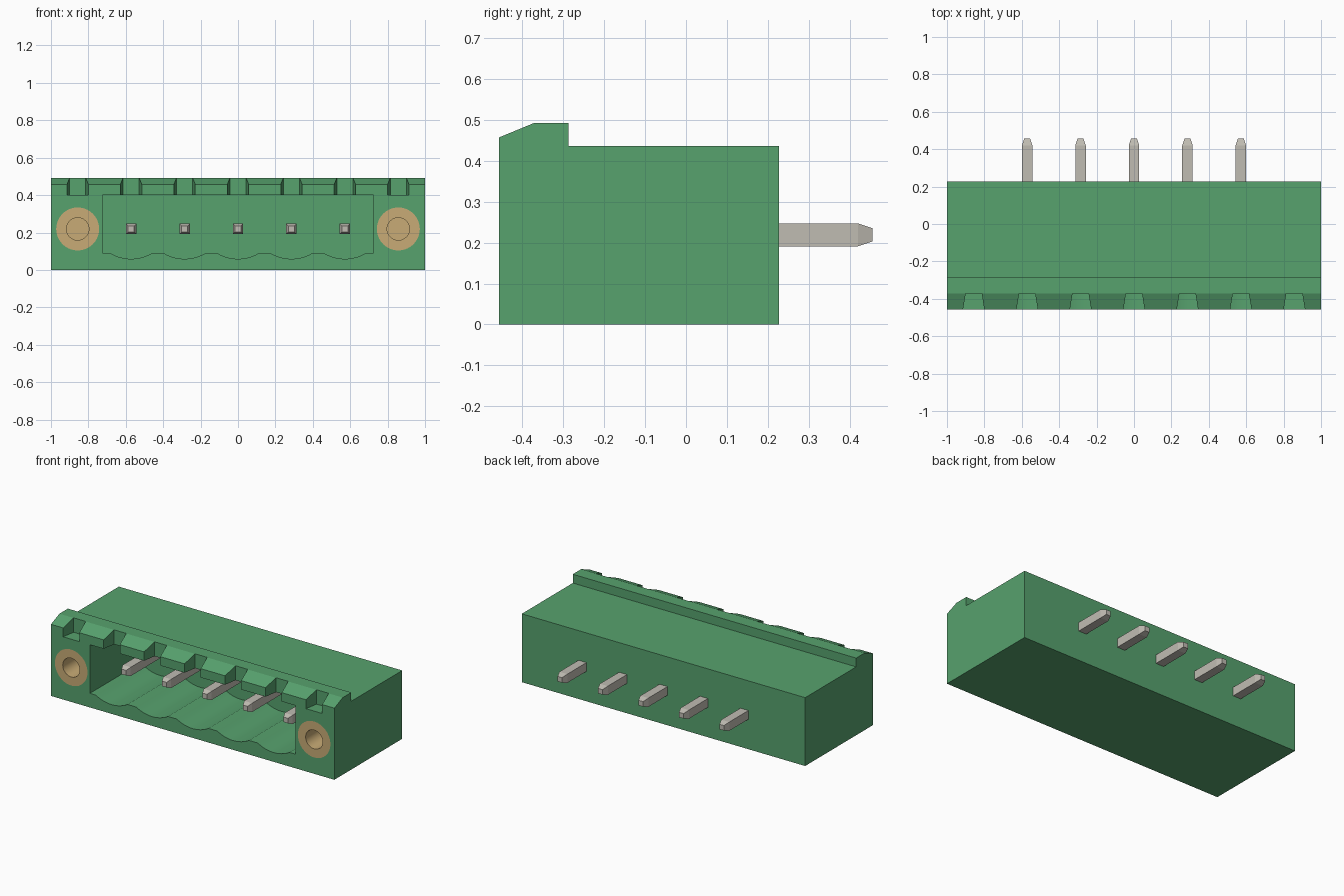
import bpy, bmesh, math
from mathutils import Vector

cube = bpy.data.objects.get("Cube")
if cube:
    bpy.data.objects.remove(cube, do_unlink=True)


def material(name, color):
    m = bpy.data.materials.new(name)
    m.use_nodes = True
    m.diffuse_color = (*color, 1)
    bsdf = next(n for n in m.node_tree.nodes if n.type == 'BSDF_PRINCIPLED')
    bsdf.inputs["Base Color"].default_value = (*color, 1)
    return m


GREEN = material("green plastic", (0.095, 0.36, 0.155))
METAL = material("tinned metal", (0.53, 0.505, 0.45))
BRASS = material("brass", (0.58, 0.41, 0.18))

PITCH = 2 / 7
AXIS_Z = 0.219
FRONT, BACK = -0.457, 0.227


def loft(name, sections, mat):
    """Closed solid through equal-length point loops, capped at both ends."""
    bm = bmesh.new()
    loops = [[bm.verts.new(p) for p in s] for s in sections]
    for a, b in zip(loops, loops[1:]):
        for i in range(len(a)):
            j = (i + 1) % len(a)
            bm.faces.new((a[i], a[j], b[j], b[i]))
    bm.faces.new(loops[0])
    bm.faces.new(loops[-1])
    bmesh.ops.recalc_face_normals(bm, faces=bm.faces)
    mesh = bpy.data.meshes.new(name)
    bm.to_mesh(mesh)
    bm.free()
    mesh.materials.append(mat)
    ob = bpy.data.objects.new(name, mesh)
    bpy.context.collection.objects.link(ob)
    return ob


def ring(x, y, r, n=40):
    angles = [2 * math.pi * i / n for i in range(n)]
    return [(x + r * math.cos(a), y, AXIS_Z + r * math.sin(a)) for a in angles]


def square(x, y, h):
    corners = ((-h, -h), (h, -h), (h, h), (-h, h))
    return [(x + u, y, AXIS_Z + v) for u, v in corners]


def select_only(ob):
    bpy.ops.object.select_all(action='DESELECT')
    ob.select_set(True)
    bpy.context.view_layer.objects.active = ob


def smooth(ob, degrees):
    select_only(ob)
    bpy.ops.object.shade_smooth_by_angle(angle=math.radians(degrees))


def cut(target, cutter):
    cutter.hide_render = True
    mod = target.modifiers.new("cut", 'BOOLEAN')
    mod.operation = 'DIFFERENCE'
    mod.solver = 'EXACT'
    mod.object = cutter
    select_only(target)
    bpy.ops.object.modifier_apply(modifier=mod.name)
    bpy.data.objects.remove(cutter, do_unlink=True)


# Housing: side profile with the raised front lip
profile = [(FRONT, 0), (BACK, 0), (BACK, 0.436), (-0.287, 0.436),
           (-0.287, 0.492), (-0.372, 0.492), (FRONT, 0.457)]
housing = loft("housing", [[(x, y, z) for y, z in profile] for x in (-1, 1)], GREEN)

# Plug cavity with one shallow scallop under each pin
pin_xs = [PITCH * i for i in range(-2, 3)]
half_chord, floor_z, dip = 0.112, 0.09, 0.031
radius = (half_chord ** 2 + dip ** 2) / (2 * dip)
half_angle = math.asin(half_chord / radius)
outline = [(0.725, 0.4), (-0.725, 0.4), (-0.725, floor_z)]
for px in pin_xs:
    for k in range(13):
        a = half_angle * (k / 6 - 1)
        outline.append((px + radius * math.sin(a),
                        floor_z - dip + radius * (1 - math.cos(a))))
outline.append((0.725, floor_z))
cut(housing, loft("cavity cutter",
                  [[(x, y, z) for x, z in outline] for y in (-0.6, 0.03)], GREEN))

# Tapered coding notches in the lip; the inner ones open into the cavity
for i in range(-3, 4):
    x = PITCH * i
    low = 0.4 if abs(i) == 3 else 0.37
    plan = [(x - 0.064, -0.5), (x + 0.064, -0.5), (x + 0.043, -0.371), (x - 0.043, -0.371)]
    cut(housing, loft("notch cutter",
                      [[(u, v, z) for u, v in plan] for z in (low, 0.6)], GREEN))

# Flange inserts: brass bushings with blind holes, set flush in sockets
for side, x in (("right", -3 * PITCH), ("left", 3 * PITCH)):
    cut(housing, loft("socket cutter", [ring(x, -0.6, 0.115), ring(x, -0.05, 0.115)], GREEN))
    bushing = loft(side + "_threaded_insert",
                   [ring(x, -0.05, 0.115), ring(x, FRONT, 0.115),
                    ring(x, FRONT, 0.06), ring(x, -0.1, 0.06)], BRASS)
    smooth(bushing, 30)

smooth(housing, 20)

# Contact pins: square bars with tapered tips, running through the back wall
for n, x in enumerate(pin_xs, 1):
    loft(f"contact_pin_{n}",
         [square(x, -0.335, 0.016), square(x, -0.305, 0.028),
          square(x, 0.42, 0.028), square(x, 0.456, 0.016)], METAL)
